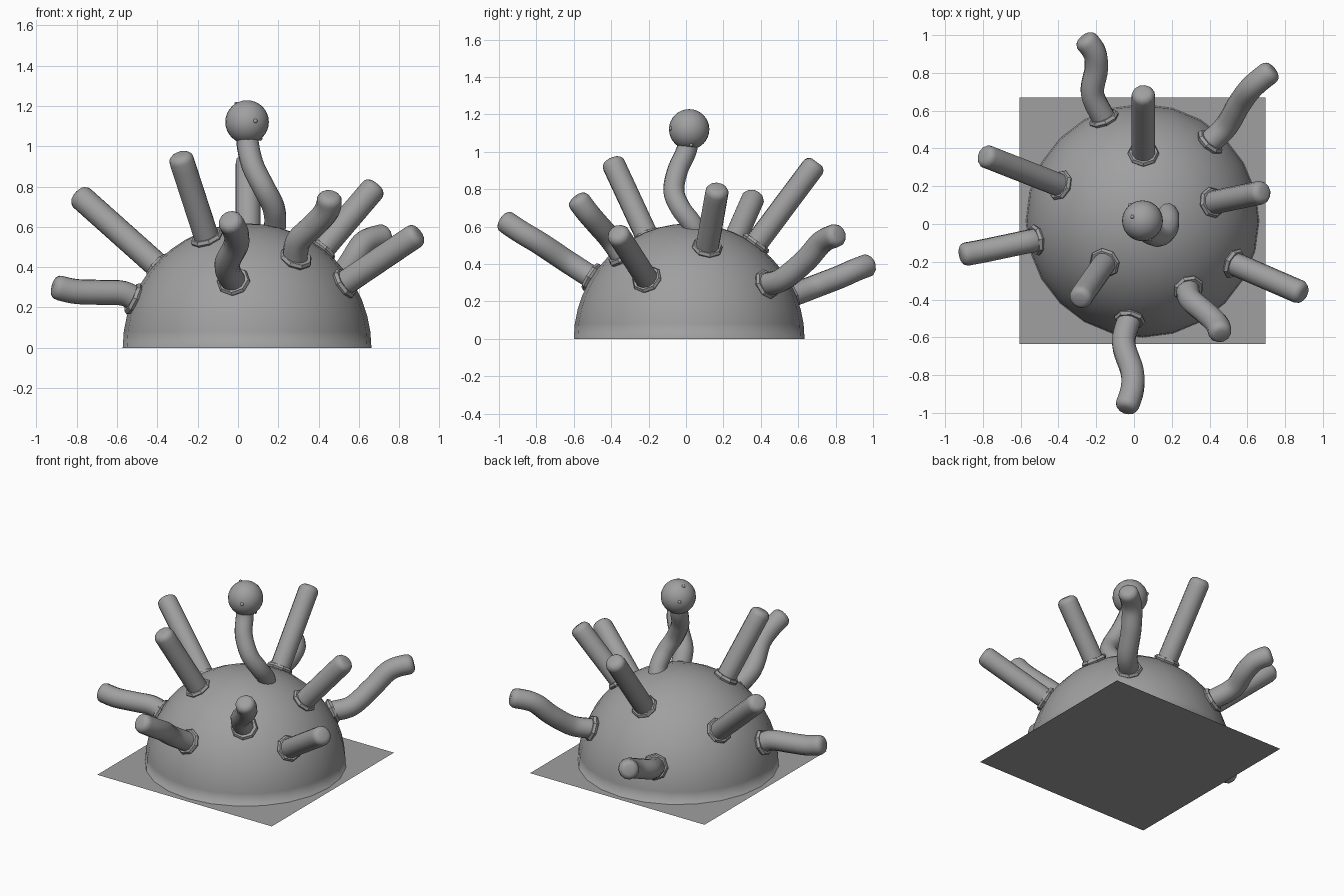
import bpy, bmesh, math
from mathutils import Vector

cube = bpy.data.objects.get("Cube")
if cube:
    bpy.data.objects.remove(cube, do_unlink=True)

grey = bpy.data.materials.new("mid grey")
grey.use_nodes = True
colour = (0.35, 0.35, 0.35, 1)
grey.diffuse_color = colour
grey.node_tree.nodes["Principled BSDF"].inputs["Base Color"].default_value = colour

CENTRE = Vector((0.045, 0.017, 0))
RADIUS = 0.617


def finish(bm, name, smooth=True):
    bmesh.ops.recalc_face_normals(bm, faces=bm.faces)
    mesh = bpy.data.meshes.new(name)
    bm.to_mesh(mesh)
    bm.free()
    mesh.materials.append(grey)
    for face in mesh.polygons:
        face.use_smooth = smooth
    obj = bpy.data.objects.new(name, mesh)
    bpy.context.collection.objects.link(obj)
    return obj


def spline(points, steps=6):
    """Smooth path through the points."""
    pts = [Vector(p) for p in points]
    pts = [2 * pts[0] - pts[1]] + pts + [2 * pts[-1] - pts[-2]]
    path = []
    for a, b, c, d in zip(pts, pts[1:], pts[2:], pts[3:]):
        for i in range(steps):
            t = i / steps
            path.append(0.5 * (2 * b + (c - a) * t + (2 * a - 5 * b + 4 * c - d) * t**2
                               + (3 * b - a - 3 * c + d) * t**3))
    return path + [pts[-2]]


def tube(name, points, radius, sides=12):
    """Round tube along a path, with a rounded tip."""
    path = spline(points)
    end = (path[-1] - path[-2]).normalized()
    tip, cap = path[-1], radius * 0.6
    path = [p for p in path if (tip - p).dot(end) > cap * 1.1]
    rings = [(p, radius) for p in path]
    for k in range(5):
        a = k / 4 * math.radians(80)
        rings.append((tip - end * cap * (1 - math.sin(a)),
                      radius * (0.4 + 0.6 * math.cos(a))))
    bm = bmesh.new()
    loops, axis = [], None
    for i, (p, r) in enumerate(rings):
        a, b = rings[max(i - 1, 0)][0], rings[min(i + 1, len(rings) - 1)][0]
        d = end if i >= len(path) else (b - a).normalized()
        axis = d.orthogonal() if axis is None else axis - d * axis.dot(d)
        axis.normalize()
        side = d.cross(axis)
        loops.append([bm.verts.new(p + r * (axis * math.cos(t) + side * math.sin(t)))
                      for t in (2 * math.pi * j / sides for j in range(sides))])
    for lo, hi in zip(loops, loops[1:]):
        for j in range(sides):
            k = (j + 1) % sides
            bm.faces.new((lo[j], lo[k], hi[k], hi[j]))
    bm.faces.new(loops[0][::-1])
    bm.faces.new(loops[-1])
    return finish(bm, name)


def collar(name, place, direction):
    """Eight-sided ring where a tentacle leaves the dome."""
    bpy.ops.mesh.primitive_torus_add(
        major_segments=8, minor_segments=6, major_radius=0.066, minor_radius=0.018,
        location=place, rotation=direction.to_track_quat('Z', 'Y').to_euler())
    obj = bpy.context.object
    obj.name = name
    obj.data.materials.append(grey)
    bpy.ops.object.shade_smooth_by_angle(angle=math.radians(30))


def ball(name, place, radius, segments, rings):
    bpy.ops.mesh.primitive_uv_sphere_add(segments=segments, ring_count=rings,
                                         radius=radius, location=place)
    obj = bpy.context.object
    obj.name = name
    obj.data.materials.append(grey)
    bpy.ops.object.shade_smooth()


# Ground sheet
bm = bmesh.new()
bmesh.ops.create_grid(bm, x_segments=1, y_segments=1, size=0.652)
bmesh.ops.translate(bm, verts=bm.verts, vec=CENTRE)
finish(bm, "ground_sheet", False)

# Dome: upper half of a sphere
bm = bmesh.new()
bmesh.ops.create_uvsphere(bm, u_segments=24, v_segments=24, radius=RADIUS)
bmesh.ops.bisect_plane(bm, geom=bm.verts[:] + bm.edges[:] + bm.faces[:],
                       plane_co=(0, 0, 0), plane_no=(0, 0, 1), clear_inner=True)
bmesh.ops.translate(bm, verts=bm.verts, vec=CENTRE)
finish(bm, "dome")

# Straight and wavy tentacles, from base to tip
tentacles = {
    "right_back_tentacle": [(-.38, .20, .39), (-.80, .365, .765)],
    "back_tentacle": [(.05, .36, .49), (.05, .70, .945)],
    "left_upper_tentacle": [(.40, .11, .47), (.69, .17, .81)],
    "left_front_tentacle": [(.53, -.21, .32), (.90, -.37, .57)],
    "right_front_tentacle": [(-.15, -.20, .53), (-.29, -.40, .96)],
    "right_wavy_tentacle": [(-.49, -.08, .23), (-.57, -.095, .27), (-.69, -.12, .275),
                            (-.81, -.145, .28), (-.92, -.165, .305)],
    "left_back_wavy_tentacle": [(.40, .43, .29), (.49, .52, .32), (.56, .64, .42),
                                (.63, .73, .52), (.74, .82, .56)],
    "left_front_wavy_tentacle": [(.28, -.33, .43), (.30, -.40, .53), (.38, -.47, .61),
                                 (.44, -.53, .68), (.46, -.59, .76)],
    "front_wavy_tentacle": [(-.02, -.49, .32), (-.055, -.63, .41), (-.01, -.78, .51),
                            (-.01, -.88, .57), (-.045, -.985, .64)],
    "back_wavy_tentacle": [(-.16, .56, .23), (-.22, .69, .28), (-.20, .82, .33),
                           (-.21, .91, .37), (-.27, .99, .40)],
}
for name, points in tentacles.items():
    base, after = Vector(points[0]), Vector(points[1])
    direction = (after - base).normalized()
    tube(name, [base - direction * 0.06] + points, 0.063)
    outward = (base - CENTRE).normalized()
    collar(name + "_collar", CENTRE + outward * (RADIUS + 0.005), (outward + direction))

# Stalk with a ball on top
tube("top_stalk", [(.17, .07, .55), (.185, .03, .62), (.175, -.03, .70), (.13, -.065, .79),
                   (.075, -.045, .90), (.05, .0, 1.0), (.045, .017, 1.08)], 0.056)
head = Vector((.045, .017, 1.12))
ball("top_ball", head, 0.108, 24, 16)

# Tiny bumps on the ball
for i, d in enumerate([(.4, -.95, .05), (-.5, .2, .85), (.6, .1, -.75), (-.6, .75, .1)]):
    ball(f"ball_bump_{i + 1}", head + Vector(d).normalized() * 0.106, 0.011, 10, 6)
